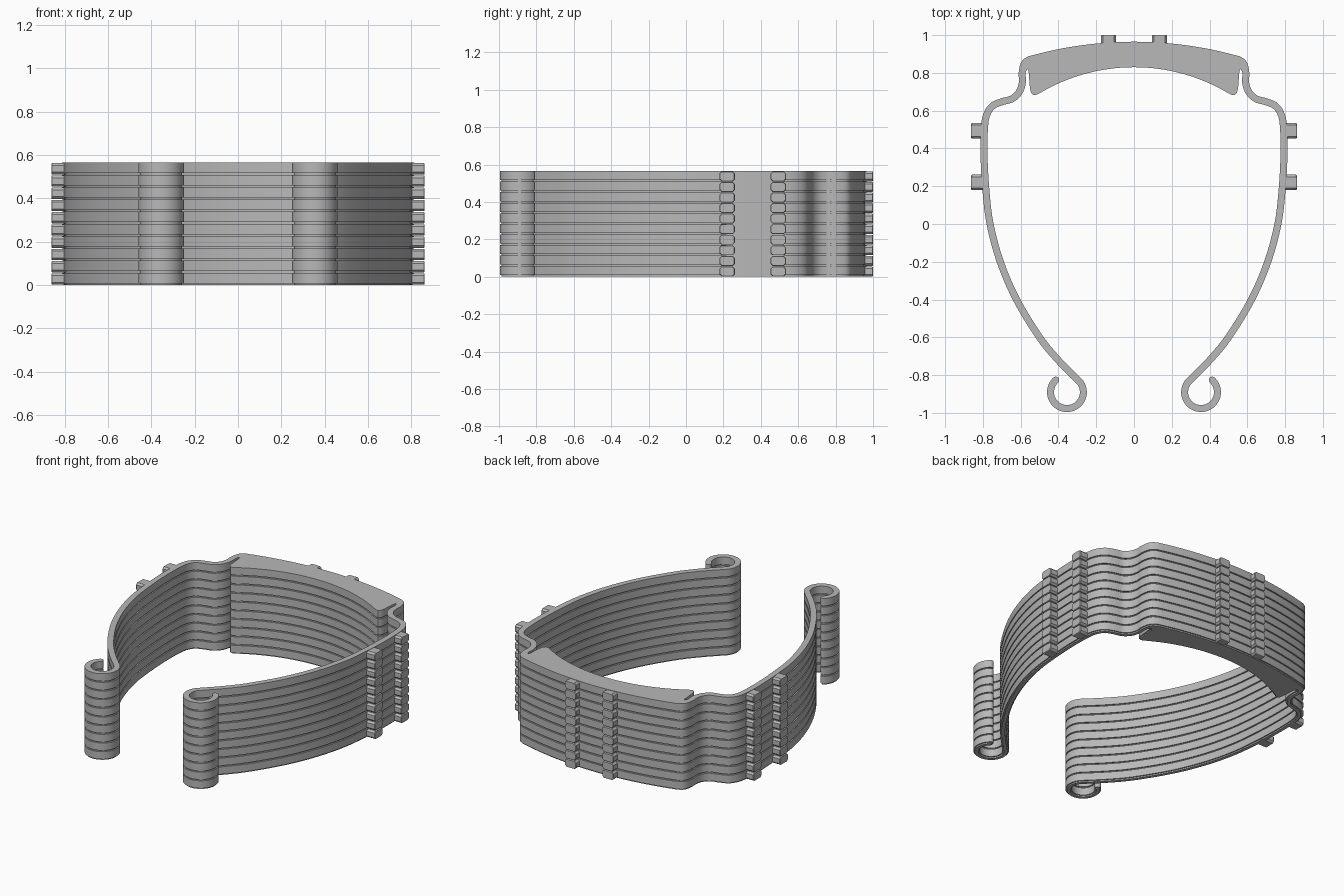
import bpy, bmesh, math
from mathutils import Vector

LAYERS, TOP = 10, 0.565
PITCH = TOP / LAYERS
HALF = 0.0185          # half the band thickness
GROOVE = 0.008         # depth and height of the seam between layers

cube = bpy.data.objects.get("Cube")
if cube:
    bpy.data.objects.remove(cube, do_unlink=True)

grey = bpy.data.materials.new("grey_plastic")
grey.use_nodes = True
grey.diffuse_color = (0.48, 0.48, 0.48, 1)
grey.node_tree.nodes["Principled BSDF"].inputs["Base Color"].default_value = grey.diffuse_color


def finish(name, bm, angle):
    bmesh.ops.recalc_face_normals(bm, faces=bm.faces[:])
    mesh = bpy.data.meshes.new(name)
    bm.to_mesh(mesh)
    bm.free()
    mesh.materials.append(grey)
    obj = bpy.data.objects.new(name, mesh)
    bpy.context.collection.objects.link(obj)
    bpy.ops.object.select_all(action='DESELECT')
    obj.select_set(True)
    bpy.context.view_layer.objects.active = obj
    bpy.ops.object.shade_smooth_by_angle(angle=math.radians(angle))
    return obj


def spline(points, steps):
    """Smooth curve through the points."""
    p = [Vector(q) for q in points]
    p = [2 * p[0] - p[1]] + p + [2 * p[-1] - p[-2]]
    out = []
    for a, b, c, d in zip(p, p[1:], p[2:], p[3:]):
        for i in range(steps):
            t = i / steps
            out.append(0.5 * (2 * b + (c - a) * t + (2 * a - 5 * b + 4 * c - d) * t * t
                              + (3 * b - a - 3 * c + d) * t ** 3))
    return out + [p[-2]]


def left_normal(a, b):
    d = (b - a).normalized()
    return Vector((-d.y, d.x))


def arc_y(x, top, radius):
    return top - radius + math.sqrt(radius * radius - x * x)


def inset(loop, dist):
    """Shrink a clockwise loop by dist."""
    out = []
    for i, p in enumerate(loop):
        n1 = left_normal(loop[i - 1], p)
        n2 = left_normal(p, loop[(i + 1) % len(loop)])
        n = (n1 + n2).normalized()
        out.append(p - n * dist / max(n.dot(n1), 0.6))
    return out


# Centre line of one arm: shoulder bend, long bow, then the curled hook
arm = spline([(0.55, 0.872), (0.58, 0.85), (0.592, 0.80), (0.591, 0.75), (0.607, 0.70),
              (0.645, 0.663), (0.70, 0.647), (0.75, 0.624), (0.781, 0.575), (0.792, 0.50),
              (0.794, 0.36), (0.784, 0.18), (0.762, 0.0), (0.708, -0.2), (0.622, -0.4),
              (0.50, -0.6), (0.40, -0.722), (0.294, -0.829)], 5)
for i in range(1, 33):
    a = math.radians(135 + 272 * i / 32)
    arm.append(Vector((0.355 + 0.087 * math.cos(a), -0.89 + 0.087 * math.sin(a))))

normals = [left_normal(arm[max(i - 1, 0)], arm[min(i + 1, len(arm) - 1)]) for i in range(len(arm))]
outer = [p + n * HALF for p, n in zip(arm, normals)]
inner = [p - n * HALF for p, n in zip(arm, normals)]
inner = [p for p in inner if p.y < 0.815]

# Rounded hook end
n = normals[-1]
forward = Vector((n.y, -n.x))
cap = [arm[-1] + HALF * (n * math.cos(t) + forward * math.sin(t))
       for t in (math.pi * k / 8 for k in range(1, 8))]

# Right half of the outline: brow arc, arm, slit, brow pad
brow = [Vector((x, arc_y(x, 0.965, 2.05))) for x in (0.53 * k / 14 for k in range(15))]
pad_tip = [Vector(q) for q in ((0.564, 0.822), (0.558, 0.81), (0.551, 0.72), (0.545, 0.695),
                               (0.532, 0.682), (0.516, 0.684))]
pad = [Vector((x, arc_y(x, 0.83, 0.975))) for x in (0.5 * (1 - k / 20) for k in range(21))]
half = brow + outer + cap + inner[::-1] + pad_tip + pad
outline = half + [Vector((-p.x, p.y)) for p in half[-2:0:-1]]

# Stack of bands: loft the outline upward with a seam under every layer
narrow = inset(outline, GROOVE)
bm = bmesh.new()
rings = []
for k in range(LAYERS):
    z = k * PITCH
    for loop, h in ((narrow, z), (narrow, z + GROOVE), (outline, z + GROOVE), (outline, z + PITCH)):
        rings.append([bm.verts.new((p.x, p.y, h)) for p in loop])
for low, high in zip(rings, rings[1:]):
    for i in range(len(low)):
        j = (i + 1) % len(low)
        bm.faces.new((low[i], low[j], high[j], high[i]))
bm.faces.new(rings[0])
bm.faces.new(rings[-1])
finish("headband_stack", bm, 35)


def stud_column(name, base, direction, length):
    """One chamfered stud per layer, pointing outward along direction."""
    out = Vector(direction)
    side = Vector((-out.y, out.x, 0))
    up = Vector((0, 0, 1))
    w, h, c = 0.041, (PITCH - 0.004) / 2, 0.011
    section = [(w, h - c), (w - c, h), (c - w, h), (-w, h - c),
               (-w, c - h), (c - w, -h), (w - c, -h), (w, c - h)]
    bm = bmesh.new()
    for k in range(LAYERS):
        centre = Vector(base) + up * ((k + 0.5) * PITCH)
        loops = [[bm.verts.new(centre + out * d + (side * s + up * t) * f) for s, t in section]
                 for d, f in ((0, 1), (length - 0.004, 1), (length, 0.92))]
        for a, b in zip(loops, loops[1:]):
            for i in range(8):
                j = (i + 1) % 8
                bm.faces.new((a[i], a[j], b[j], b[i]))
        bm.faces.new(loops[0])
        bm.faces.new(loops[-1])
    finish(name, bm, 20)


# Studs on both sides and on the back
for sign, label in ((1, "left"), (-1, "right")):
    stud_column(label + "_rear_studs", (sign * 0.79, 0.493, 0), (sign, 0, 0), 0.072)
    stud_column(label + "_front_studs", (sign * 0.785, 0.22, 0), (sign, 0, 0), 0.077)
    stud_column(label + "_brow_studs", (sign * 0.135, 0.94, 0), (0, 1, 0), 0.06)
